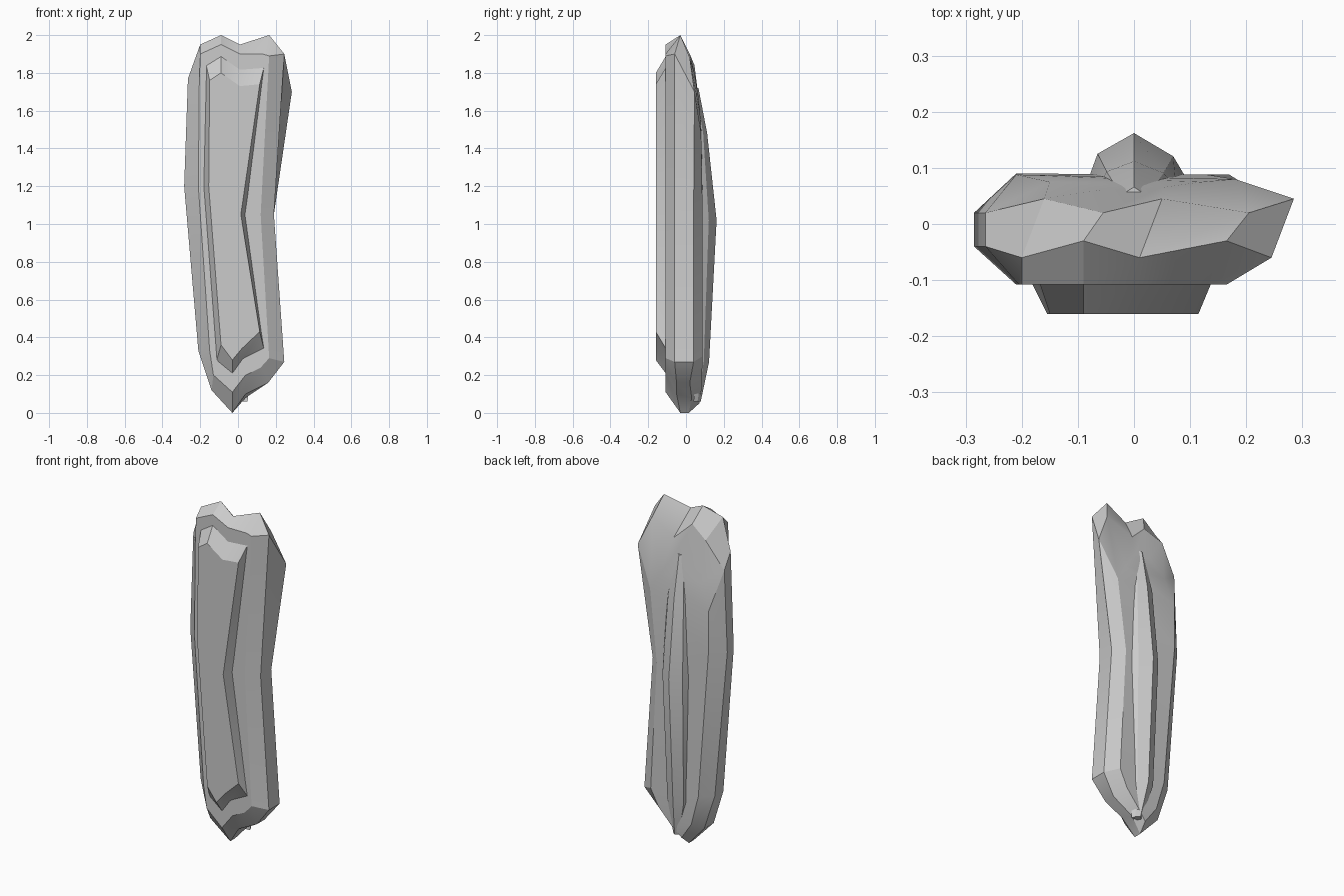
import bpy, bmesh, math


def loft(name, rings, smooth=25):
    """Skin matching closed rings of points and cap both ends."""
    bm = bmesh.new()
    loops = [[bm.verts.new(p) for p in ring] for ring in rings]
    for a, b in zip(loops, loops[1:]):
        n = len(a)
        for i in range(n):
            j = (i + 1) % n
            bm.faces.new((a[i], a[j], b[j], b[i]))
    bm.faces.new(loops[0])
    bm.faces.new(loops[-1][::-1])
    bmesh.ops.recalc_face_normals(bm, faces=bm.faces)
    # split the concave end caps into clean triangles
    bmesh.ops.triangulate(bm, faces=[f for f in bm.faces if len(f.verts) > 4])
    mesh = bpy.data.meshes.new(name)
    bm.to_mesh(mesh)
    bm.free()
    obj = bpy.data.objects.new(name, mesh)
    bpy.context.collection.objects.link(obj)
    bpy.ops.object.select_all(action='DESELECT')
    obj.select_set(True)
    bpy.context.view_layer.objects.active = obj
    bpy.ops.object.shade_smooth_by_angle(angle=math.radians(smooth))
    return obj


def flat(points, y):
    return [(x, y, z) for x, z in points]


# Main stone slab: outlines stepping from front to back
front = flat([(-.20, 1.90), (-.09, 1.95), (.01, 1.90), (.13, 1.90), (.165, 1.89),
              (.12, 1.05), (.165, .29), (.12, .24), (.04, .20), (-.03, .11),
              (-.13, .20), (-.15, .33), (-.21, 1.20), (-.205, 1.75)], -.108)
rim = [(-.20, -.06, 1.95), (-.09, -.03, 2.0), (.01, -.06, 1.95), (.165, -.03, 2.0),
       (.245, -.06, 1.90), (.19, -.06, 1.05), (.245, -.06, .27), (.16, -.05, .16),
       (.04, -.05, .10), (-.03, -.03, 0), (-.14, -.06, .12), (-.21, -.05, .33),
       (-.285, -.04, 1.20), (-.265, -.04, 1.77)]
back_rim = [(-.16, .045, 1.84), (-.055, .02, 1.90), (.05, .045, 1.80), (.205, .02, 1.88),
            (.285, .045, 1.70), (.19, .04, 1.05), (.245, .04, .27), (.16, .02, .16),
            (.04, .03, .08), (-.03, .015, 0), (-.14, .03, .12), (-.21, .03, .33),
            (-.285, .02, 1.20), (-.265, .02, 1.68)]
back = [(-.15, .075, 1.60), (-.05, .062, 1.70), (.05, .065, 1.68), (.12, .075, 1.58),
        (.18, .08, 1.48), (.13, .088, 1.05), (.17, .088, .30), (.12, .085, .20),
        (.03, .08, .10), (-.02, .07, .05), (-.09, .08, .15), (-.14, .085, .33),
        (-.21, .09, 1.20), (-.21, .088, 1.45)]
loft("stone_slab", [front, rim, back_rim, back])

# Raised plate on the front
plate_base = [(-.17, 1.85), (-.09, 1.90), (.01, 1.83), (.14, 1.84), (.04, 1.05),
              (.14, .33), (.02, .27), (-.03, .20), (-.115, .27), (-.185, 1.20)]
plate_face = [(-.15, 1.76), (-.09, 1.80), (.01, 1.73), (.115, 1.74), (.015, 1.05),
              (.115, .43), (.02, .34), (-.03, .28), (-.09, .36), (-.155, 1.20)]
loft("front_plate", [flat(plate_face, -.16), flat(plate_base, -.10)])

# Long ridge on the back: one cross-section scaled up the height
section = [(-.085, 0), (-.065, .6), (0, 1), (.07, .55), (.10, 0)]
ridge = []
# centre x, height, width scale, base y, peak y
for cx, z, w, base, peak in [(.02, .06, .3, .04, .078), (.0, .27, .8, .06, .122),
                             (0, 1.02, 1, .07, .162), (0, 1.48, .75, .065, .112),
                             (0, 1.72, .35, .03, .066)]:
    ridge.append([(cx + x * w, base + h * (peak - base), z) for x, h in section])
loft("back_ridge", ridge)
